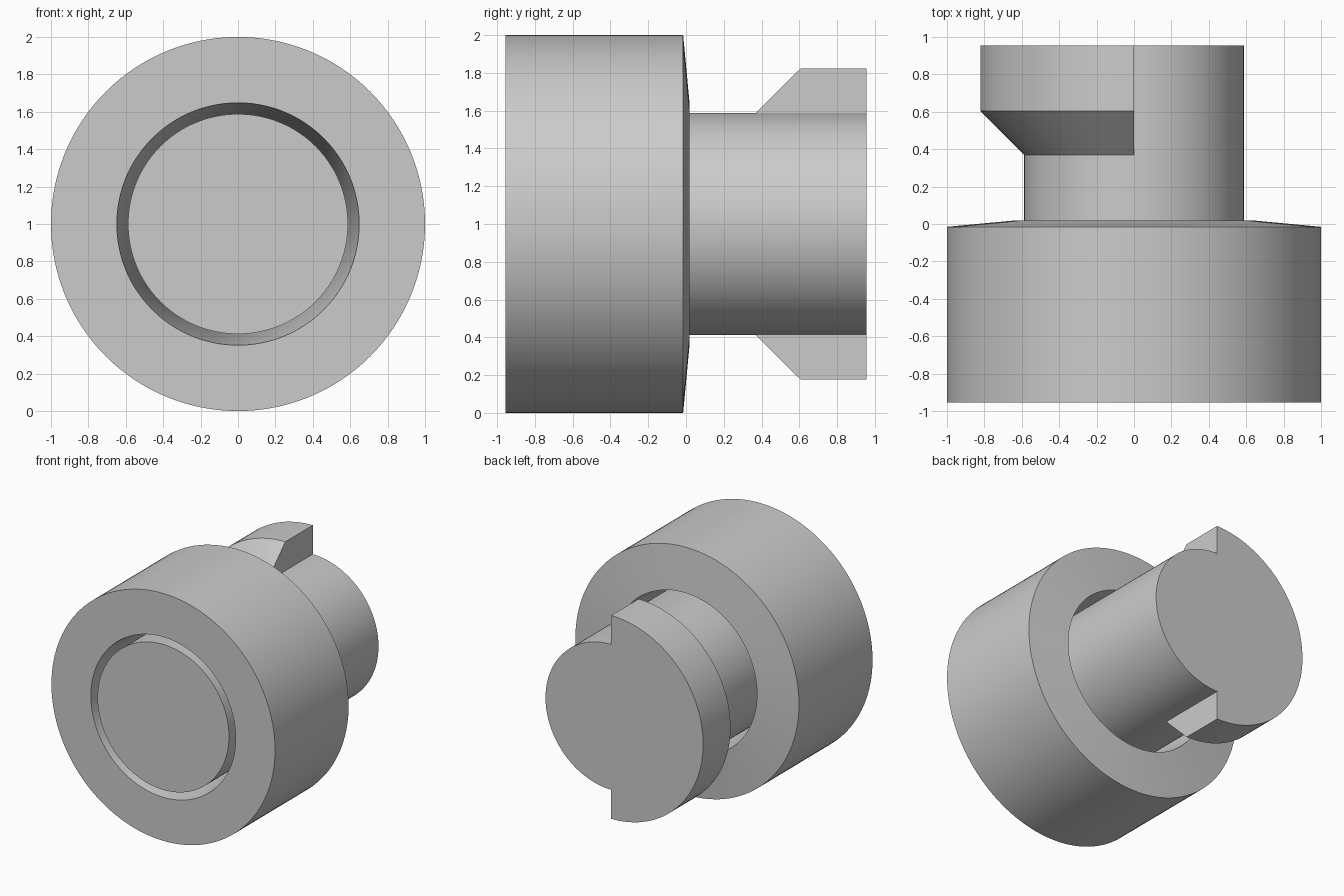
import bpy, bmesh, math
from mathutils import Matrix, Vector

cube = bpy.data.objects.get("Cube")
if cube:
    bpy.data.objects.remove(cube, do_unlink=True)

# Single plain grey
GREY = (0.6, 0.6, 0.6, 1.0)
grey = bpy.data.materials.new("plain grey")
grey.use_nodes = True
grey.diffuse_color = GREY
grey.node_tree.nodes["Principled BSDF"].inputs["Base Color"].default_value = GREY

SEGMENTS = 128
CENTRE_Z = 1.0


def section(bm, points):
    """Place (radius, y) points in the upright plane through the axis."""
    return [bm.verts.new((0, y, r)) for r, y in points]


def revolve(bm, points, sweep, closed=False):
    """Turn a section about the y axis; positive sweep goes towards +x."""
    verts = section(bm, points)
    pairs = list(zip(verts, verts[1:] + verts[:1]))
    if not closed:
        pairs.pop()
    edges = [bm.edges.new(p) for p in pairs]
    bmesh.ops.spin(bm, geom=verts + edges, cent=(0, 0, 0), axis=(0, 1, 0),
                   angle=sweep, steps=round(SEGMENTS * abs(sweep) / math.tau))


def finish(bm, name):
    """Weld the turned parts, shade them and stand them at axis height."""
    bmesh.ops.remove_doubles(bm, verts=bm.verts[:], dist=0.0005)
    bmesh.ops.dissolve_degenerate(bm, edges=bm.edges[:], dist=0.0001)
    bmesh.ops.recalc_face_normals(bm, faces=bm.faces[:])
    bmesh.ops.translate(bm, verts=bm.verts[:], vec=(0, 0, CENTRE_Z))
    mesh = bpy.data.meshes.new(name)
    bm.to_mesh(mesh)
    bm.free()
    mesh.materials.append(grey)
    obj = bpy.data.objects.new(name, mesh)
    bpy.context.collection.objects.link(obj)
    bpy.ops.object.select_all(action='DESELECT')
    obj.select_set(True)
    bpy.context.view_layer.objects.active = obj
    bpy.ops.object.shade_smooth_by_angle(angle=math.radians(20))


FRONT, BACK = -0.955, 0.955
SHAFT_R, FLANGE_R, BORE_R = 0.588, 0.822, 0.648

# Thick collar with a shallow coned back and a bore narrowing to the middle
bm = bmesh.new()
revolve(bm, [(1.0, FRONT), (1.0, -0.015), (BORE_R, 0.018),
             (SHAFT_R - 0.003, -0.47), (BORE_R, FRONT)], math.tau, closed=True)
finish(bm, "collar")

# Shaft: one plain half, one half with a raised, chamfered flange at the back
step = [(SHAFT_R, 0.37), (FLANGE_R, 0.605), (FLANGE_R, BACK), (SHAFT_R, BACK)]
start = [(0, FRONT), (SHAFT_R, FRONT)]
bm = bmesh.new()
revolve(bm, start + [step[0], step[3], (0, BACK)], math.pi)
revolve(bm, start + step + [(0, BACK)], -math.pi)
# Flat walls where the flange stops, above and below the axis
for side in (1, -1):
    bm.faces.new(section(bm, [(side * r, y) for r, y in step]))
finish(bm, "flanged_shaft")
